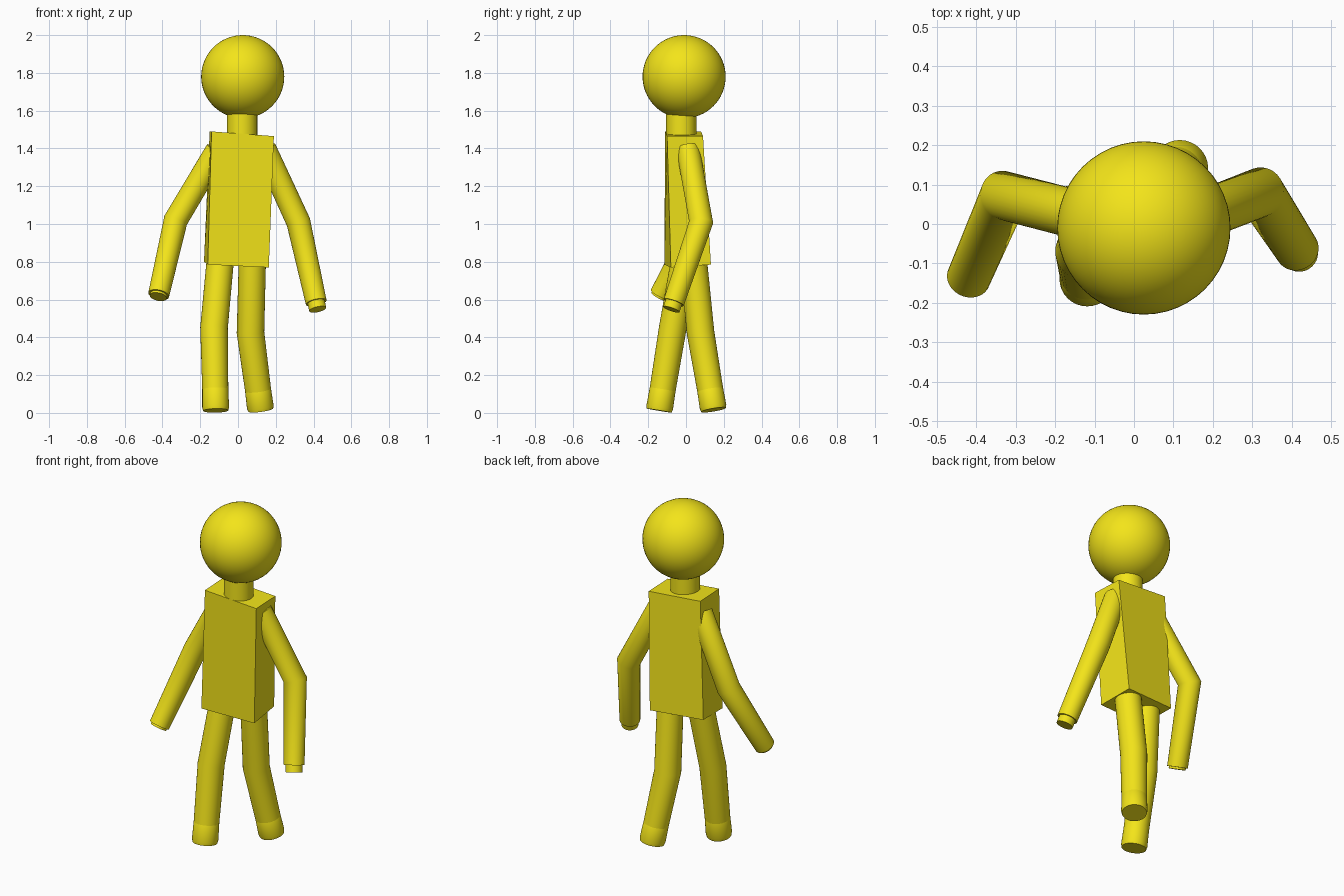
import bpy, bmesh, math
from mathutils import Vector

if "Cube" in bpy.data.objects:
    bpy.data.objects.remove(bpy.data.objects["Cube"])

yellow = bpy.data.materials.new("yellow")
yellow.diffuse_color = (0.9, 0.78, 0.01, 1)
yellow.use_nodes = True
yellow.node_tree.nodes["Principled BSDF"].inputs["Base Color"].default_value = yellow.diffuse_color


def finish(name, bm, smooth=True):
    bmesh.ops.recalc_face_normals(bm, faces=bm.faces)
    me = bpy.data.meshes.new(name)
    bm.to_mesh(me)
    bm.free()
    ob = bpy.data.objects.new(name, me)
    bpy.context.collection.objects.link(ob)
    me.materials.append(yellow)
    if smooth:
        bpy.ops.object.select_all(action='DESELECT')
        ob.select_set(True)
        bpy.context.view_layer.objects.active = ob
        bpy.ops.object.shade_smooth_by_angle(angle=math.radians(45))
    return ob


def tube(name, points, radii, sides=32):
    """Capped round tube through the points, with mitred joints."""
    pts = [Vector(p) for p in points]
    bm = bmesh.new()
    rings = []
    for i, (p, r) in enumerate(zip(pts, radii)):
        d_in = (p - pts[i - 1]).normalized() if i else Vector()
        d_out = (pts[i + 1] - p).normalized() if i < len(pts) - 1 else Vector()
        t = (d_in + d_out).normalized()
        u = Vector((0, 1, 0)).cross(t).normalized()
        v = t.cross(u)
        rings.append([bm.verts.new(p + r * (math.cos(a) * u + math.sin(a) * v))
                      for a in (2 * math.pi * k / sides for k in range(sides))])
    for a, b in zip(rings, rings[1:]):
        for k in range(sides):
            n = (k + 1) % sides
            bm.faces.new((a[k], a[n], b[n], b[k]))
    bm.faces.new(rings[0])
    bm.faces.new(rings[-1])
    return finish(name, bm)


# Head
bm = bmesh.new()
bmesh.ops.create_uvsphere(bm, u_segments=48, v_segments=32, radius=0.22)
bmesh.ops.translate(bm, verts=bm.verts, vec=(0.025, -0.01, 1.78))
finish("head", bm)

# Neck
tube("neck", [(0.022, -0.025, 1.44), (0.022, -0.025, 1.6)], [0.08, 0.08])

# Torso: a box slightly twisted between hips and shoulders
bottom = [(-0.16, -0.115, 0.785), (0.163, -0.08, 0.77),
          (0.145, 0.132, 0.785), (-0.18, 0.095, 0.80)]
top = [(-0.14, -0.11, 1.49), (0.19, -0.10, 1.465),
       (0.182, 0.09, 1.465), (-0.15, 0.08, 1.49)]
bm = bmesh.new()
lo = [bm.verts.new(c) for c in bottom]
hi = [bm.verts.new(c) for c in top]
bm.faces.new(lo)
bm.faces.new(hi)
for k in range(4):
    n = (k + 1) % 4
    bm.faces.new((lo[k], lo[n], hi[n], hi[k]))
finish("torso", bm, smooth=False)

# Arms: shoulder, elbow, wrist, and how far the hand shows past the cuff
arms = {
    "left": ((-0.11, 0.015, 1.39), (-0.33, 0.072, 1.02), (-0.42, -0.137, 0.625), 0.012),
    "right": ((0.14, 0.01, 1.40), (0.32, 0.08, 1.01), (0.414, -0.065, 0.585), 0.04),
}
for side, (shoulder, elbow, wrist, reach) in arms.items():
    tube(side + "_arm", [shoulder, elbow, wrist], [0.062, 0.064, 0.056])
    w = Vector(wrist)
    d = (w - Vector(elbow)).normalized()
    tube(side + "_hand", [w - d * 0.05, w + d * reach], [0.046, 0.046])

# Legs: hip, knee, sole
legs = {
    "left": ((-0.09, 0.0, 0.85), (-0.127, -0.07, 0.45), (-0.118, -0.142, 0.012)),
    "right": ((0.077, 0.035, 0.85), (0.066, 0.077, 0.425), (0.12, 0.146, 0.016)),
}
for side, (hip, knee, sole) in legs.items():
    k, s = Vector(knee), Vector(sole)
    ankle = k.lerp(s, 0.75)
    tube(side + "_leg", [hip, knee, ankle], [0.072, 0.073, 0.069])
    # Shoe with a softened rim
    tube(side + "_shoe", [k.lerp(s, 0.7), k.lerp(s, 0.74), k.lerp(s, 0.96), s],
         [0.062, 0.069, 0.071, 0.067])
